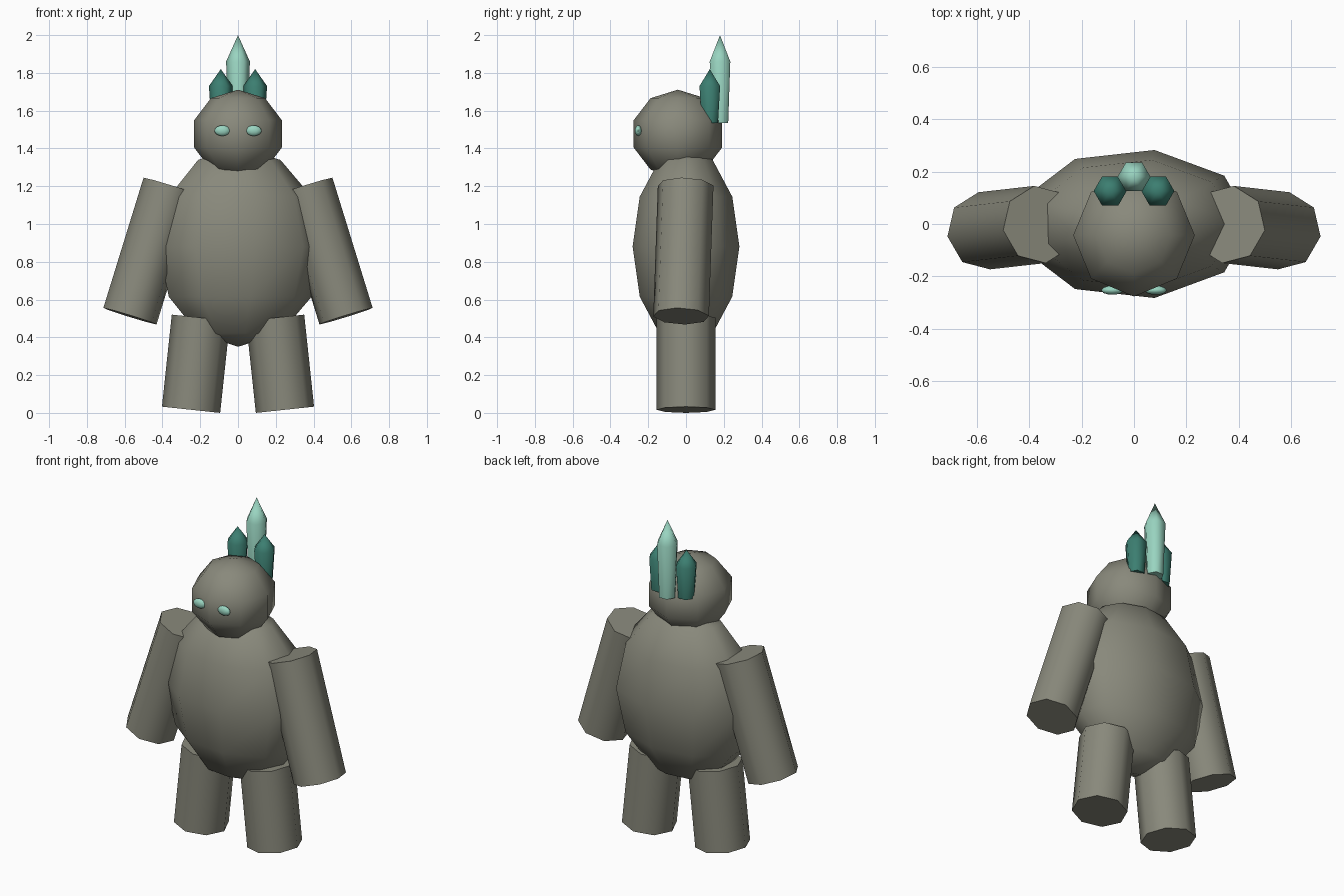
import bpy, bmesh, math
from mathutils import Matrix, Vector

if "Cube" in bpy.data.objects:
    bpy.data.objects.remove(bpy.data.objects["Cube"])


def material(name, rgb):
    m = bpy.data.materials.new(name)
    m.diffuse_color = (*rgb, 1)
    m.use_nodes = True
    m.node_tree.nodes["Principled BSDF"].inputs["Base Color"].default_value = m.diffuse_color
    return m


STONE = material("grey stone", (0.25, 0.25, 0.20))
PALE = material("pale teal", (0.32, 0.66, 0.53))
DARK = material("dark teal", (0.045, 0.21, 0.165))


def lathe(name, profile, sides, mat, matrix, spin=0.0, mirror=1):
    """Revolve (radius, height) points around z, then place the result."""
    bm = bmesh.new()
    rings = []
    for r, z in profile:
        count = 1 if r < 1e-6 else sides
        ring = []
        for i in range(count):
            a = spin + math.tau * i / sides
            p = matrix @ Vector((r * math.cos(a), r * math.sin(a), z))
            p.x *= mirror
            ring.append(bm.verts.new(p))
        rings.append(ring)
    for lo, hi in zip(rings, rings[1:]):
        for i in range(sides):
            j = (i + 1) % sides
            face = []
            for v in (lo[i % len(lo)], lo[j % len(lo)], hi[j % len(hi)], hi[i % len(hi)]):
                if v not in face:
                    face.append(v)
            bm.faces.new(face)
    for ring in (rings[0], rings[-1]):
        if len(ring) > 1:
            bm.faces.new(ring)
    bmesh.ops.recalc_face_normals(bm, faces=bm.faces)
    mesh = bpy.data.meshes.new(name)
    bm.to_mesh(mesh)
    bm.free()
    mesh.materials.append(mat)
    obj = bpy.data.objects.new(name, mesh)
    bpy.context.collection.objects.link(obj)
    bpy.ops.object.select_all(action='DESELECT')
    obj.select_set(True)
    bpy.context.view_layer.objects.active = obj
    bpy.ops.object.shade_smooth_by_angle(angle=math.radians(65))
    return obj


def ball(name, centre, radii, sides, bands, mat):
    """Low-poly ellipsoid with a pole at top and bottom."""
    profile = []
    for k in range(bands + 1):
        a = math.pi * k / bands
        profile.append((0 if k in (0, bands) else math.sin(a), -math.cos(a)))
    matrix = Matrix.Translation(centre) @ Matrix.Diagonal((*radii, 1))
    return lathe(name, profile, sides, mat, matrix)


def limb(name, bottom, radius, length, tilt_x, tilt_y, spin, mirror):
    """Eight-sided tilted column standing on its bottom centre."""
    matrix = (Matrix.Translation(bottom)
              @ Matrix.Rotation(math.radians(tilt_x), 4, 'X')
              @ Matrix.Rotation(math.radians(tilt_y), 4, 'Y'))
    lathe(name, [(radius, 0), (radius, length)], 8, STONE, matrix,
          math.radians(spin), mirror)


def crystal(name, x, y, base, shoulder, tip, mat):
    """Six-sided shard that widens upward and ends in a point."""
    profile = [(0.05, base), (0.063, shoulder), (0, tip)]
    lathe(name, profile, 6, mat, Matrix.Translation((x, y, 0)))


# Torso and head
ball("torso", (0, 0, 0.88), (0.45, 0.287, 0.53), 9, 6, STONE)
ball("head", (0, -0.043, 1.477), (0.244, 0.246, 0.234), 8, 5, STONE)

# Mirrored arms, legs, eyes and side crystals
for side, s in (("right", 1), ("left", -1)):
    limb(f"{side}_arm", (0.572, -0.026, 0.512), 0.149, 0.722, -2, -17.15, -9, s)
    limb(f"{side}_leg", (0.2485, 0, 0.0165), 0.155, 0.49, 0, -6.1, 0, s)
    ball(f"{side}_eye", (0.083 * s, -0.253, 1.494), (0.042, 0.018, 0.028), 10, 8, PALE)
    crystal(f"{side}_crystal", 0.091 * s, 0.126, 1.535, 1.73, 1.82, DARK)

# Tall centre crystal
crystal("centre_crystal", 0, 0.18, 1.535, 1.86, 2.0, PALE)
